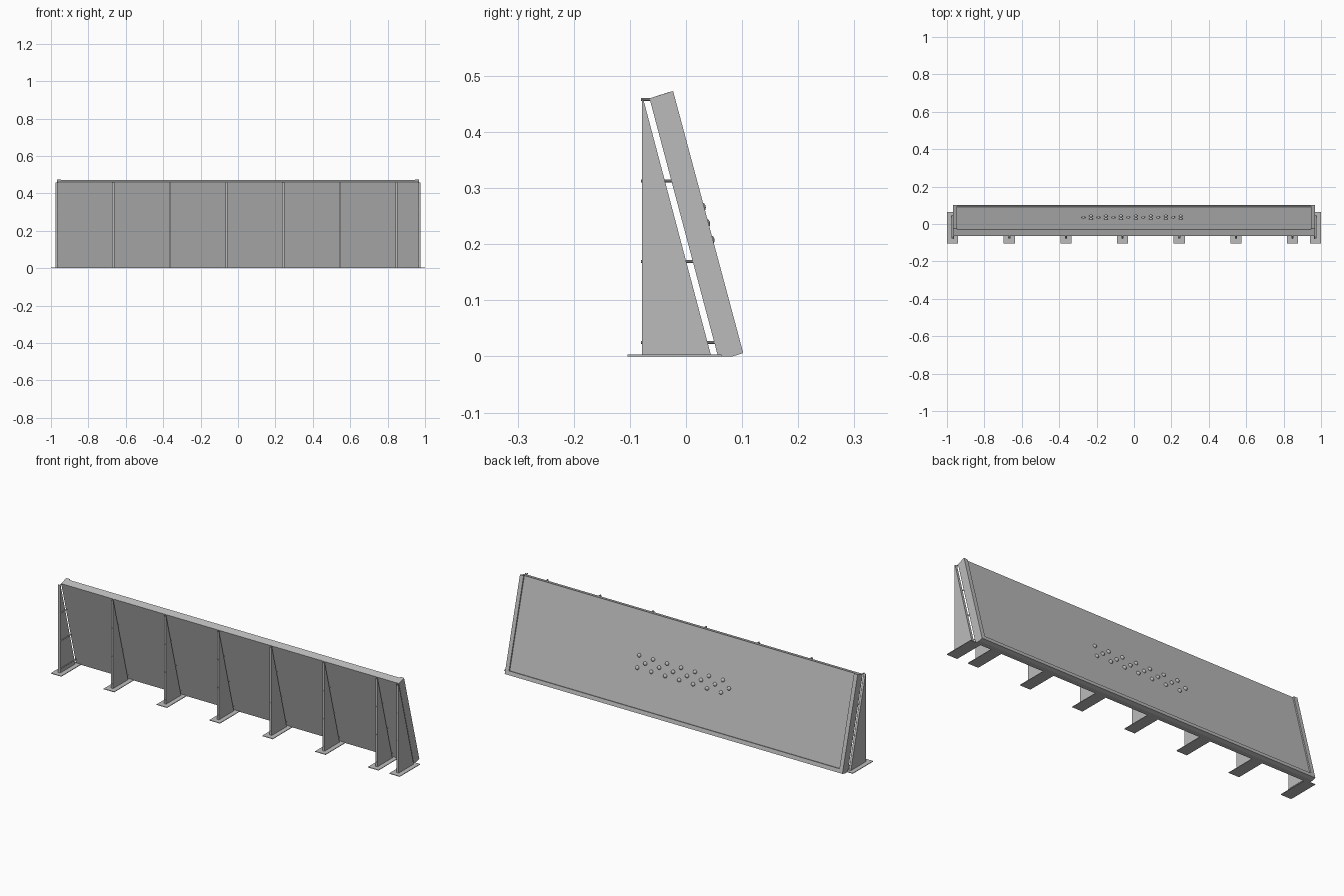
import bpy, bmesh
from mathutils import Vector

if "Cube" in bpy.data.objects:
    bpy.data.objects.remove(bpy.data.objects["Cube"])

grey = bpy.data.materials.new("plain grey")
grey.use_nodes = True
grey.diffuse_color = (0.5, 0.5, 0.5, 1)
grey.node_tree.nodes["Principled BSDF"].inputs["Base Color"].default_value = (0.5, 0.5, 0.5, 1)


def prism(name, profile, x0, x1):
    """Extrude a closed (y, z) profile from x0 to x1."""
    bm = bmesh.new()
    base = bm.faces.new([bm.verts.new((x0, p[0], p[1])) for p in profile])
    out = bmesh.ops.extrude_face_region(bm, geom=[base])["geom"]
    moved = [v for v in out if isinstance(v, bmesh.types.BMVert)]
    bmesh.ops.translate(bm, verts=moved, vec=(x1 - x0, 0, 0))
    bmesh.ops.recalc_face_normals(bm, faces=bm.faces)
    mesh = bpy.data.meshes.new(name)
    bm.to_mesh(mesh)
    bm.free()
    mesh.materials.append(grey)
    obj = bpy.data.objects.new(name, mesh)
    bpy.context.collection.objects.link(obj)
    return obj


def finish(name):
    obj = bpy.context.object
    obj.name = name
    obj.data.materials.append(grey)
    bpy.ops.object.shade_smooth_by_angle()


# Leaning panel: full section, and back-face directions
foot_front, foot_mid = Vector((0.057, 0)), Vector((0.083, 0))
foot_back, top_back = Vector((0.102, 0.006)), Vector((-0.023, 0.473))
top_front = Vector((-0.065, 0.46))
up = (top_back - foot_back).normalized()
out = Vector((up.y, -up.x))
recess = out * 0.007
half, inner = 0.968, 0.947

prism("panel", [foot_front, foot_mid, foot_back - recess, top_back - recess, top_front],
      -inner, inner)

# Raised rim on the two sides and along the bottom
section = [foot_front, foot_mid, foot_back, top_back, top_front]
prism("right_rim", section, -half, -inner)
prism("left_rim", section, inner, half)
lip = foot_back + up * 0.02
prism("bottom_rim", [foot_mid, foot_back, lip, lip - recess, foot_back - recess],
      -inner, inner)

# Supports: triangular gusset, foot plate and tie rods to the panel
post_x = [-0.97 + 0.303 * i for i in range(7)] + [0.97]
for i, x in enumerate(post_x, 1):
    prism(f"support_{i}", [(-0.078, 0), (0.045, 0), (-0.076, 0.458), (-0.078, 0.458)],
          x - 0.006, x + 0.006)
    prism(f"foot_plate_{i}", [(-0.104, 0), (0.063, 0), (0.063, 0.003), (-0.104, 0.003)],
          x - 0.03, x + 0.03)
    rod_x = max(-0.964, min(0.964, x))
    for j, z in enumerate((0.025, 0.169, 0.313, 0.458), 1):
        start = -0.08
        end = foot_front.x + (top_front.x - foot_front.x) * z / top_front.y + 0.003
        bpy.ops.mesh.primitive_cylinder_add(
            vertices=10, radius=0.0027, depth=end - start,
            location=(rod_x, (start + end) / 2, z), rotation=(1.5708, 0, 0))
        finish(f"tie_rod_{i}_{j}")

# Three staggered rows of round studs in the middle of the back face
for row, (down, shift) in enumerate(((0.46, 0.01), (0.525, -0.03), (0.59, 0.01))):
    spot = top_back.lerp(lip, down) - recess
    for col in range(7):
        bpy.ops.mesh.primitive_uv_sphere_add(
            segments=16, ring_count=8, radius=0.01,
            location=(-0.24 + col * 0.08 + shift, spot.x, spot.y))
        finish(f"stud_{row + 1}_{col + 1}")
